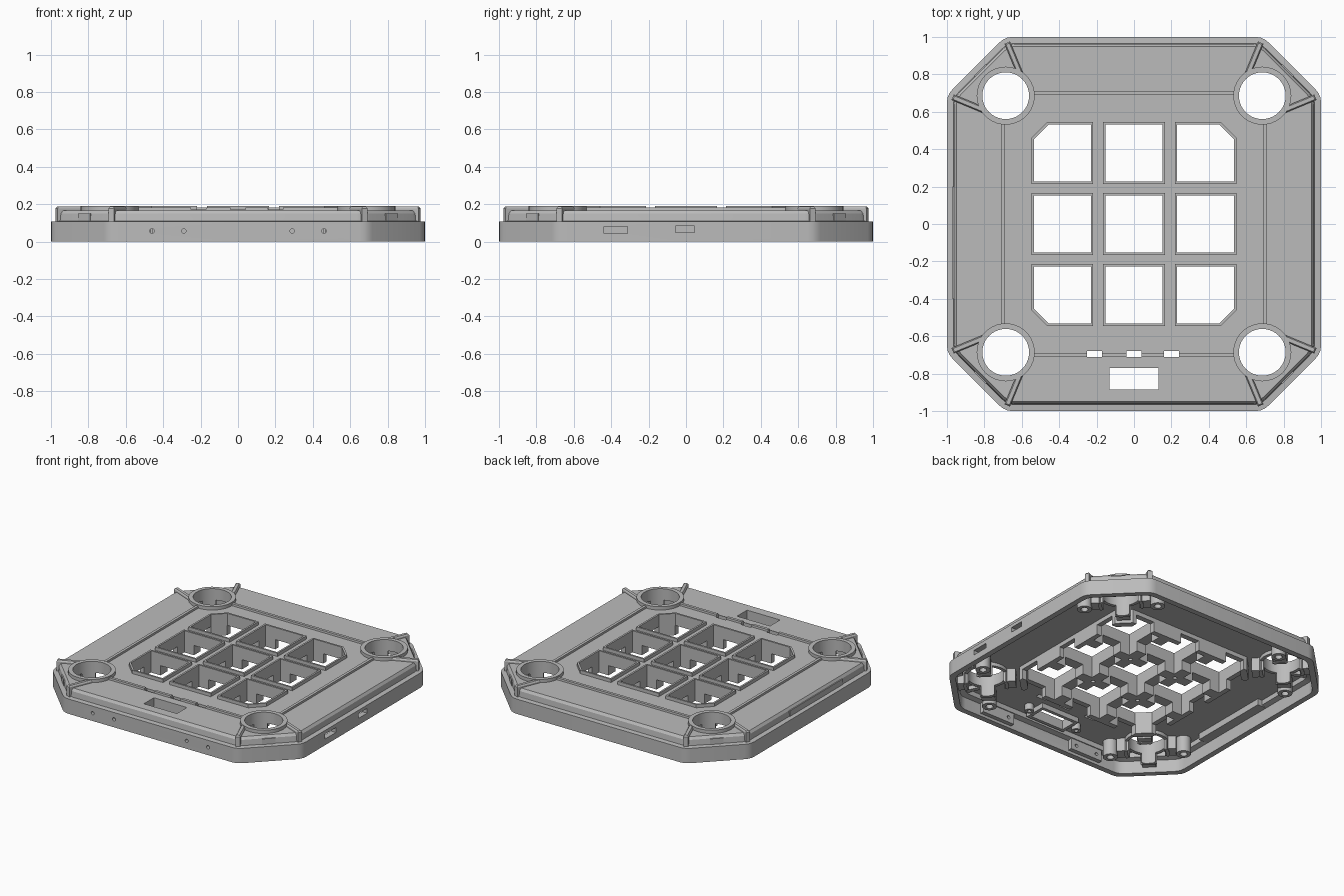
import bpy, math
from mathutils import Matrix, Vector

cube = bpy.data.objects.get("Cube")
if cube:
    bpy.data.objects.remove(cube, do_unlink=True)

grey = bpy.data.materials.new("plain grey")
grey.use_nodes = True
grey.diffuse_color = (0.5, 0.5, 0.5, 1)
grey.node_tree.nodes["Principled BSDF"].inputs["Base Color"].default_value = (0.5, 0.5, 0.5, 1)

PLATE, CEILING, FOOT, TOP = 0.168, 0.135, 0.035, 0.192
SIGNS = [(1, 1), (-1, 1), (-1, -1), (1, -1)]


def loft(name, levels):
    """Capped solid through matching outlines, given as (points, z)."""
    n = len(levels[0][0])
    verts = [(x, y, z) for pts, z in levels for x, y in pts]
    faces = [tuple(range(n))[::-1], tuple(range(len(verts) - n, len(verts)))]
    for k in range(len(levels) - 1):
        for i in range(n):
            j = (i + 1) % n
            faces.append((k * n + i, k * n + j, k * n + n + j, k * n + n + i))
    mesh = bpy.data.meshes.new(name)
    mesh.from_pydata(verts, [], faces)
    mesh.materials.append(grey)
    obj = bpy.data.objects.new(name, mesh)
    bpy.context.collection.objects.link(obj)
    return obj


def prism(name, pts, z0, z1):
    return loft(name, [(pts, z0), (pts, z1)])


def rect(cx, cy, hx, hy, angle=0):
    c, s = math.cos(angle), math.sin(angle)
    return [(cx + c * a * hx - s * b * hy, cy + s * a * hx + c * b * hy)
            for a, b in [(-1, -1), (1, -1), (1, 1), (-1, 1)]]


def circle(cx, cy, r, n=40):
    return [(cx + r * math.cos(math.tau * i / n), cy + r * math.sin(math.tau * i / n))
            for i in range(n)]


def octagon(inset):
    """Body outline with softened corners, moved inward by inset."""
    h, c = 1 - inset, 0.69 - 0.414 * inset
    raw = []
    for i, (sx, sy) in enumerate(SIGNS):
        pair = [(sx * h, sy * c), (sx * c, sy * h)]
        raw += pair if i % 2 == 0 else pair[::-1]
    raw = [Vector(p) for p in raw]
    out = []
    for i, p in enumerate(raw):
        a = p + (raw[i - 1] - p).normalized() * 0.04
        b = p + (raw[(i + 1) % 8] - p).normalized() * 0.04
        for t in (0, 0.33, 0.67, 1):
            q = a * (1 - t) ** 2 + p * 2 * t * (1 - t) + b * t * t
            out.append((q.x, q.y))
    return out


def key_outline(i, j, half, chamfer):
    """Square cell; cells at the grid corners lose their outer corner."""
    cx, cy = i * 0.383, j * 0.38
    pts = []
    for k, (sx, sy) in enumerate(SIGNS):
        x, y = cx + sx * half, cy + sy * half
        if (sx, sy) == (i, j):
            pair = [(x, y - sy * chamfer), (x - sx * chamfer, y)]
            pts += pair if k % 2 == 0 else pair[::-1]
        else:
            pts.append((x, y))
    return pts


def side_drill(r, x, z):
    """Short cylinder along y through the front wall."""
    obj = prism("drill", circle(0, 0, r, 12), -0.08, 0.08)
    obj.data.transform(Matrix.Translation((x, -1, z)) @ Matrix.Rotation(math.pi / 2, 4, 'X'))
    return obj


def cut(obj, cutters):
    """Subtract the cutters, bake the result and drop the cutters."""
    for c in cutters:
        mod = obj.modifiers.new("cut", 'BOOLEAN')
        mod.operation, mod.solver, mod.object = 'DIFFERENCE', 'EXACT', c
    bpy.context.view_layer.update()
    deps = bpy.context.evaluated_depsgraph_get()
    mesh = bpy.data.meshes.new_from_object(obj.evaluated_get(deps))
    obj.modifiers.clear()
    obj.data = mesh
    for c in cutters:
        bpy.data.objects.remove(c, do_unlink=True)


CELLS = [(i, j) for i in (-1, 0, 1) for j in (-1, 0, 1)]
RING = 0.686


def key_cutters():
    return [prism("hole", key_outline(i, j, 0.152, 0.078), -0.5, 0.5) for i, j in CELLS]


def slot_cutters():
    return [prism("slot", rect(x, -0.695, 0.04, 0.016), -0.5, 0.5) for x in (-0.21, 0, 0.2)]


# Hollow body with a ledge and a raised top
body = loft("body_shell", [(octagon(0), 0), (octagon(0), 0.107), (octagon(0.034), 0.11),
                           (octagon(0.038), 0.15), (octagon(0.05), PLATE)])
cavity = loft("cavity", [(octagon(0.04), -0.1), (octagon(0.04), 0.09),
                         (octagon(0.075), 0.1), (octagon(0.075), CEILING)])
cutters = [cavity] + key_cutters() + slot_cutters()
cutters += [prism("hole", circle(a * RING, b * RING, 0.125), -0.5, 0.5) for a, b in SIGNS]
cutters.append(prism("window", rect(0, -0.827, 0.132, 0.057), -0.5, 0.5))
cutters.append(prism("port", rect(1, -0.375, 0.08, 0.063), 0.045, 0.08))
cutters.append(prism("port", rect(1, -0.005, 0.08, 0.05), 0.048, 0.083))
cutters += [side_drill(0.012, x, 0.057) for x in (-0.46, -0.29, 0.29, 0.46)]
cut(body, cutters)

# Raised rims around the cells
for i, j in CELLS:
    rim = prism("cell_rim", key_outline(i, j, 0.165, 0.085), CEILING + 0.01, TOP)
    cut(rim, [prism("hole", key_outline(i, j, 0.152, 0.078), -0.5, 0.5)])

# Cell supports beneath the plate, notched in the middle of every wall
h, c = 0.57, 0.485
outline = [(h, -c), (h, c), (c, h), (-c, h), (-h, c), (-h, -c), (-c, -h), (c, -h)]
grid = prism("cell_supports", outline, FOOT, 0.15)
cutters = key_cutters()
for k in (-1, 0, 1):
    cutters.append(prism("notch", rect(0, k * 0.38, 0.7, 0.075), -0.1, 0.105))
    cutters.append(prism("notch", rect(k * 0.383, 0, 0.075, 0.7), -0.1, 0.1051))
cutters += [prism("pilot", circle(a * 0.19, b * 0.19, 0.014, 12), -0.1, 0.08) for a, b in SIGNS]
cut(grid, cutters)

# Corner rings, their underside sockets, screw bosses and corner ribs
for a, b in SIGNS:
    x, y = a * RING, b * RING

    def bore():
        return prism("bore", circle(x, y, 0.125), -0.5, 0.5)

    ring = prism("corner_ring", circle(x, y, 0.155), 0.145, TOP)
    cut(ring, [bore()])
    socket = prism("ring_socket", circle(x, y, 0.148), FOOT, 0.15)
    cut(socket, [bore(),
                 prism("notch", rect(x, y, 0.3, 0.06), -0.1, 0.11),
                 prism("notch", rect(x, y, 0.06, 0.3), -0.1, 0.1101)])
    for turn in (1, 3):
        arm = prism("socket_arm", rect(x, y, 0.195, 0.045, turn * math.pi / 4), FOOT + 0.005, 0.15)
        cut(arm, [bore()])

    for dx, dy in ((0.17, -0.17), (-0.17, 0.17)):
        bx, by = x + a * dx, y + b * dy
        boss = prism("screw_boss", circle(bx, by, 0.048, 24), 0.02, 0.15)
        cut(boss, [prism("pilot", circle(bx, by, 0.024, 16), -0.1, 0.1)])

    for px, py, ang in ((0.678, 0.97, 67.5), (0.97, 0.678, 22.5)):
        t = math.radians(ang)
        mx, my = px - 0.09 * math.cos(t), py - 0.09 * math.sin(t)
        heading = math.atan2(b * math.sin(t), a * math.cos(t))
        loft("corner_rib", [(rect(a * mx, b * my, 0.09, 0.016, heading), 0.108),
                            (rect(a * mx, b * my, 0.09, 0.016, heading), 0.178),
                            (rect(a * mx, b * my, 0.083, 0.01, heading), 0.187)])

# Straight ridges between the rings
for name, cx, cy, hx, hy in (("left_ridge", 0.7, 0, 0.013, 0.55), ("right_ridge", -0.7, 0, 0.013, 0.55),
                             ("back_ridge", 0, 0.7, 0.55, 0.013), ("front_ridge", 0, -0.7, 0.55, 0.013)):
    ridge = loft(name, [(rect(cx, cy, hx, hy), 0.15), (rect(cx, cy, hx - 0.003, hy - 0.003), 0.182)])
    if name == "front_ridge":
        cut(ridge, slot_cutters())

# Window collar and its two screw posts
collar = prism("window_collar", rect(0, -0.827, 0.155, 0.08), 0.1, 0.15)
cut(collar, [prism("hole", rect(0, -0.827, 0.132, 0.057), -0.5, 0.5)])
for s in (-1, 1):
    post = prism("window_post", circle(s * 0.2, -0.827, 0.03, 20), 0.09, 0.15)
    cut(post, [prism("pilot", circle(s * 0.2, -0.827, 0.014, 12), 0, 0.12)])

# Mounting blocks inside the front wall and a ledge inside the right wall
for s in (-1, 1):
    block = prism("front_mount", rect(s * 0.375, -0.95, 0.13, 0.02), 0.02, 0.1)
    cut(block, [side_drill(0.012, s * x, 0.057) for x in (0.29, 0.46)])
prism("right_ledge", rect(-0.93, -0.1, 0.04, 0.3), 0.09, 0.15)

# Smooth round walls, keep hard edges
for obj in bpy.context.scene.objects:
    if obj.type == 'MESH':
        obj.data.shade_smooth()
        obj.data.set_sharp_from_angle(angle=math.radians(25))
